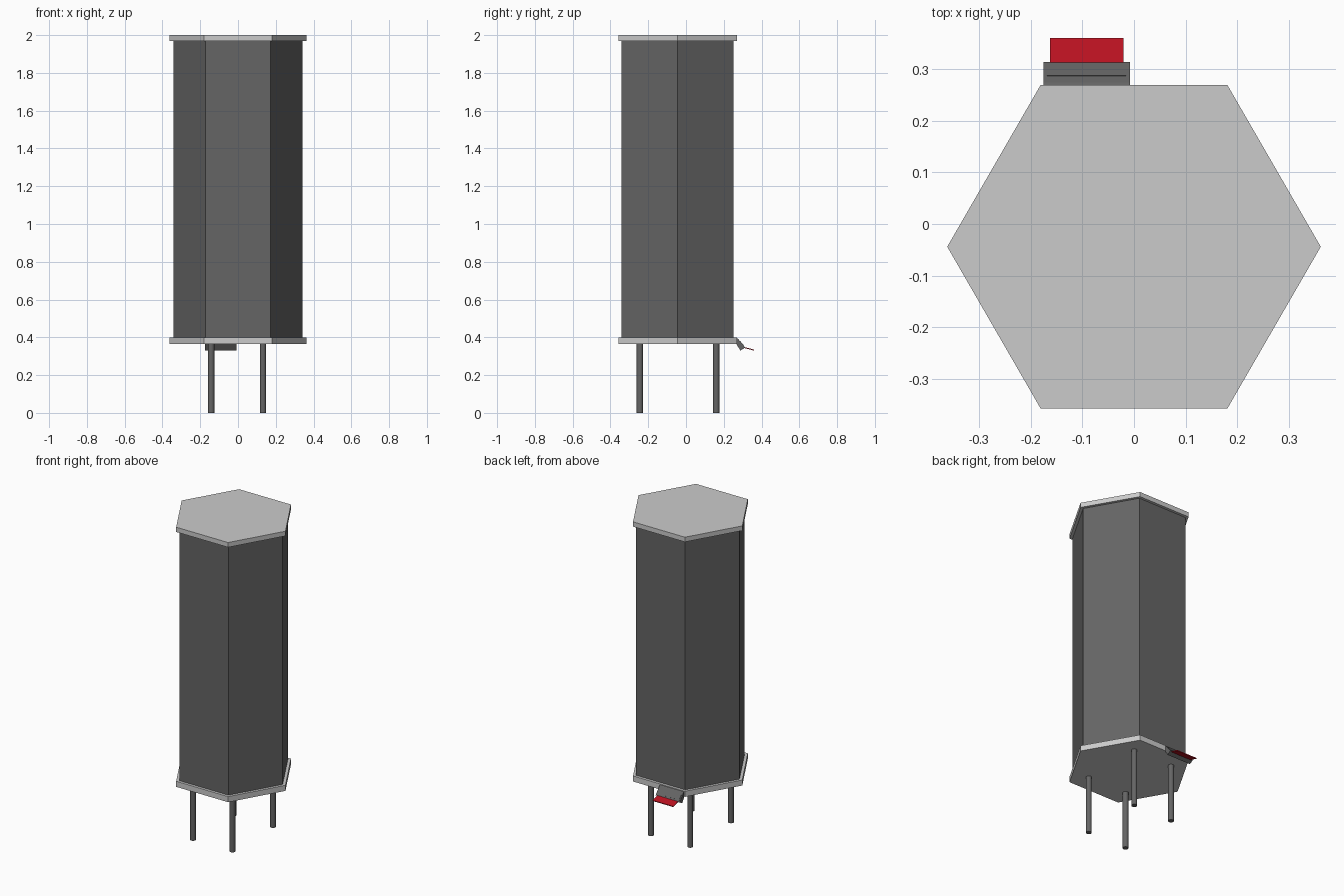
import bpy
import math

if "Cube" in bpy.data.objects:
    bpy.data.objects.remove(bpy.data.objects["Cube"])

CY = -0.044  # centre of the hexagonal housing


def material(name, color):
    m = bpy.data.materials.new(name)
    m.diffuse_color = color
    m.use_nodes = True
    m.node_tree.nodes["Principled BSDF"].inputs["Base Color"].default_value = m.diffuse_color
    return m


dark = material("dark_grey", (0.13, 0.13, 0.13, 1))
red = material("red", (0.5, 0.006, 0.015, 1))


def prism(name, sides, radius, x, y, z0, z1, mat=None):
    # primitive starts on +y, so build the corner angle onto +x for hexagons
    bpy.ops.mesh.primitive_cylinder_add(
        vertices=sides, radius=radius, depth=z1 - z0,
        location=(x, y, (z0 + z1) / 2), rotation=(0, 0, math.pi / 2))
    ob = bpy.context.object
    ob.name = name
    if mat:
        ob.data.materials.append(mat)
    return ob


def extrude_x(name, profile, x0, x1, mat):
    # closed (y, z) profile swept along x
    n = len(profile)
    verts = [(x, y, z) for x in (x0, x1) for y, z in profile]
    faces = [tuple(range(n)), tuple(reversed(range(n, 2 * n)))]
    faces += [(i, i + n, (i + 1) % n + n, (i + 1) % n) for i in range(n)]
    me = bpy.data.meshes.new(name)
    me.from_pydata(verts, [], faces)
    me.materials.append(mat)
    ob = bpy.data.objects.new(name, me)
    bpy.context.collection.objects.link(ob)
    return ob


# Housing with its wider base and lid plates
prism("housing", 6, 0.342, 0, CY, 0.395, 1.975, dark)
prism("base_plate", 6, 0.3615, 0, CY, 0.365, 0.4)
prism("lid_plate", 6, 0.3615, 0, CY, 1.97, 2.0)

# Four round legs
for end, y in (("front", -0.244), ("back", 0.16)):
    for side, x in (("left", -0.142), ("right", 0.132)):
        leg = prism(f"{end}_{side}_leg", 16, 0.0168, x, y, 0, 0.37, dark)
        bpy.ops.object.shade_smooth_by_angle()

# Sloping chute on the back, with a thin cover panel on top
extrude_x("chute", [(0.262, 0.398), (0.274, 0.394), (0.314, 0.346),
                    (0.288, 0.33), (0.262, 0.372)], -0.175, -0.008, dark)
extrude_x("chute_cover", [(0.287, 0.3805), (0.308, 0.3553),
                          (0.306, 0.3535), (0.285, 0.3787)], -0.168, -0.015, dark)

# Red flap hanging out of the chute
extrude_x("flap", [(0.3, 0.351), (0.36, 0.335), (0.359, 0.330),
                   (0.299, 0.346)], -0.163, -0.02, red)
